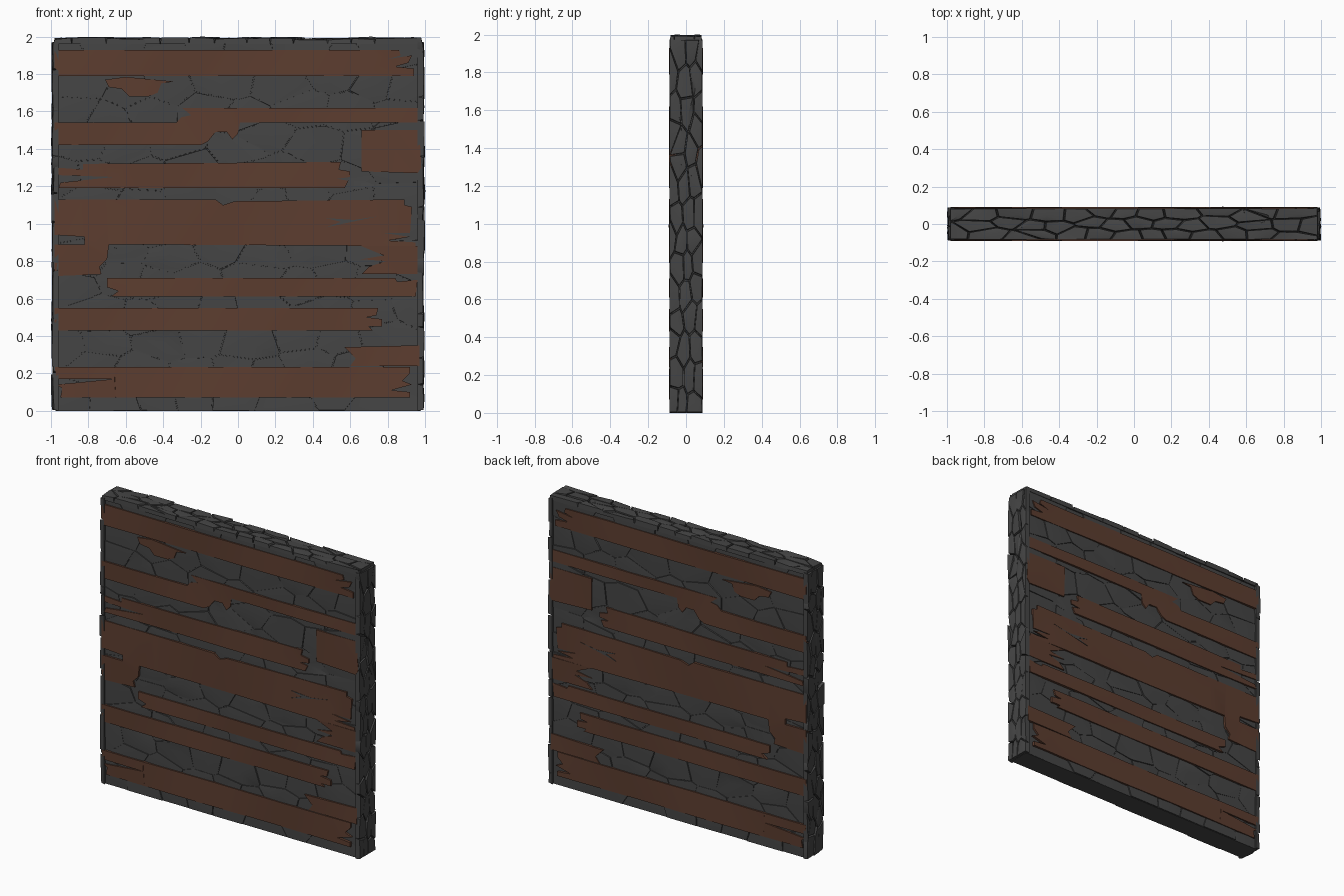
import bpy, bmesh, math, random
from mathutils import Vector

if "Cube" in bpy.data.objects:
    bpy.data.objects.remove(bpy.data.objects["Cube"])

random.seed(7)


def material(name, rgb):
    m = bpy.data.materials.new(name)
    m.diffuse_color = (*rgb, 1)
    m.use_nodes = True
    m.node_tree.nodes["Principled BSDF"].inputs["Base Color"].default_value = m.diffuse_color
    return m


STONE = material("dark_stone", (0.06, 0.06, 0.06))
WOOD = material("brown_wood", (0.108, 0.047, 0.029))


def finish(name, bm, mat, mirror=False, angle=32):
    bmesh.ops.recalc_face_normals(bm, faces=bm.faces)
    me = bpy.data.meshes.new(name)
    bm.to_mesh(me)
    bm.free()
    me.materials.append(mat)
    me.shade_smooth()
    me.set_sharp_from_angle(angle=math.radians(angle))
    ob = bpy.data.objects.new(name, me)
    bpy.context.collection.objects.link(ob)
    if mirror:
        mod = ob.modifiers.new("back_side", 'MIRROR')
        mod.use_axis = (False, True, False)
        mod.use_mirror_merge = False
    return ob


def clip(poly, mid, n):
    """Keep the part of a 2D polygon behind a line."""
    out = []
    for a, b in zip(poly, poly[1:] + poly[:1]):
        da, db = (a - mid).dot(n), (b - mid).dot(n)
        if da <= 0:
            out.append(a)
        if da * db < 0:
            out.append(a.lerp(b, da / (da - db)))
    return out


def stones(name, u0, u1, v0, v1, nu, nv, place, gap, rough, mirror=False):
    """Cover a rectangle with irregular cracked stones; place(u, v, d) sets the side."""
    du, dv = (u1 - u0) / nu, (v1 - v0) / nv
    seeds = [Vector((i + 0.5 + 0.5 * (j % 2) - 0.25 + random.uniform(-.33, .33),
                     j + 0.5 + random.uniform(-.33, .33)))
             for j in range(nv) for i in range(nu)]
    bm = bmesh.new()
    for s in seeds:
        poly = [Vector(p) for p in ((0, 0), (nu, 0), (nu, nv), (0, nv))]
        for t in seeds:
            if t is not s and (t - s).length < 4:
                poly = clip(poly, (s + t) / 2, t - s)
        if len(poly) < 3:
            continue
        pts = [Vector((u0 + p.x * du, v0 + p.y * dv)) for p in poly]
        c = sum(pts, Vector((0, 0))) / len(pts)
        lift = random.uniform(-rough, 0)
        low = [bm.verts.new(place(p.x, p.y, -0.04)) for p in pts]
        top = []
        for p in pts:
            q = p + (c - p) * min(0.4, gap / max((c - p).length, 1e-4))
            top.append(bm.verts.new(place(q.x, q.y, lift - random.uniform(0, rough))))
        mid = bm.verts.new(place(c.x, c.y, lift + random.uniform(-.3, .3) * rough))
        bm.faces.new(low)
        for i in range(len(pts)):
            k = (i + 1) % len(pts)
            bm.faces.new((low[i], low[k], top[k], top[i]))
            bm.faces.new((top[i], top[k], mid))
    return finish(name, bm, STONE, mirror, 40)


# Solid wall core
bm = bmesh.new()
bmesh.ops.create_cube(bm, size=1)
for v in bm.verts:
    v.co = (v.co.x * 1.95, v.co.y * 0.146, (v.co.z + 0.5) * 1.96)
finish("wall_core", bm, STONE)

# Stone skin on the two broad faces, the two ends and the top
stones("face_stones", -.975, .975, 0, 1.965, 8, 13,
       lambda u, v, d: (u, -0.084 - d, v), 0.004, 0.007, True)
for side, name in ((-1, "left_end_stones"), (1, "right_end_stones")):
    stones(name, -.088, .088, 0, 1.975, 3, 14,
           lambda u, v, d: (side * (1.0 + d), u, v), 0.006, 0.009)
stones("top_stones", -.985, .985, -.084, .084, 13, 3,
       lambda u, v, d: (u, v, 2.0 + d), 0.006, 0.009)


def plank(name, *pts, front=0.088, back=0.055, mat=WOOD):
    """Extrude an (x, z) outline, warp it slightly, repeat it on the back."""
    bm = bmesh.new()
    face = bm.faces.new([bm.verts.new((x, -front, z)) for x, z in pts])
    for i in range(-7, 8):
        bmesh.ops.bisect_plane(bm, geom=bm.verts[:] + bm.edges[:] + bm.faces[:],
                               plane_co=(i * 0.13, 0, 0), plane_no=(1, 0, 0.05))
    phase = random.uniform(0, 6)
    for v in bm.verts:
        v.co.y -= 0.003 * math.sin(v.co.x * 5 + v.co.z * 14 + phase)
    if back:
        ext = bmesh.ops.extrude_face_region(bm, geom=bm.faces[:])
        for g in ext["geom"]:
            if isinstance(g, bmesh.types.BMVert):
                g.co.y = -back
    bmesh.ops.triangulate(bm, faces=bm.faces[:])
    finish(name, bm, mat, True)


# Broken boards, from top to bottom
plank("top_plank", (-.98, 1.93), (.86, 1.93), (.87, 1.90), (.80, 1.88), (.93, 1.90), (.91, 1.86),
      (.84, 1.84), (.94, 1.83), (.94, 1.79), (-.96, 1.79), (-.96, 1.82), (-.98, 1.83))
plank("splintered_scrap", (-.71, 1.77), (-.60, 1.785), (-.34, 1.76), (-.41, 1.75), (-.43, 1.70),
      (-.48, 1.68), (-.58, 1.68), (-.62, 1.72), (-.69, 1.73))
plank("stepped_plank", (-.98, 1.54), (-.33, 1.54), (-.30, 1.57), (-.25, 1.58), (-.30, 1.62),
      (.97, 1.62), (.97, 1.54), (.01, 1.54), (0, 1.48), (-.03, 1.45), (-.06, 1.49), (-.12, 1.49),
      (-.16, 1.44), (-.20, 1.42), (-.98, 1.42))
plank("square_patch", (.66, 1.50), (.97, 1.50), (.98, 1.30), (.96, 1.27), (.66, 1.28))
plank("split_plank", (-.97, 1.30), (-.83, 1.29), (-.83, 1.32), (.55, 1.33), (.54, 1.29),
      (.60, 1.28), (.60, 1.25), (.53, 1.24), (.59, 1.23), (.57, 1.19), (-.96, 1.19),
      (-.95, 1.22), (-.66, 1.25), (-.97, 1.26))
plank("wide_plank", (-.98, 1.13), (-.12, 1.13), (-.08, 1.10), (-.02, 1.12), (.89, 1.13),
      (.89, 1.10), (.93, 1.09), (.92, .95), (.78, .95), (.92, .93), (.80, .91), (.95, .90),
      (.95, .88), (-.69, .89), (-.70, .81), (-.74, .77), (-.73, .73), (-.98, .72), (-.98, .89),
      (-.82, .89), (-.82, .93), (-.98, .94))
plank("wide_plank_split", (.47, 1.03), (.62, 1.02), (.75, 1.04), (.60, 1.008), (.47, .98), (.55, 1.01),
      front=0.092, back=0.086, mat=STONE)
plank("right_scrap", (.66, .88), (.96, .88), (.96, .73), (.66, .73), (.70, .77), (.79, .80),
      (.66, .81), (.78, .83))
plank("narrow_plank", (-.70, .71), (.84, .71), (.85, .69), (.96, .70), (.95, .61), (.80, .61),
      (-.68, .61), (-.64, .64), (-.70, .66))
plank("lower_plank", (-.98, .55), (.75, .55), (.74, .51), (.69, .50), (.77, .49), (.77, .45),
      (.70, .45), (.72, .43), (-.97, .43), (-.98, .46))
plank("corner_scrap", (.57, .34), (.97, .35), (.97, .24), (.60, .24), (.63, .28))
plank("bottom_plank", (-.98, .235), (.92, .235), (.92, .20), (.88, .16), (.93, .14), (.82, .11),
      (.92, .10), (.92, .07), (-.95, .07), (-.94, .12), (-.97, .14), (-.66, .17), (-.97, .17))
